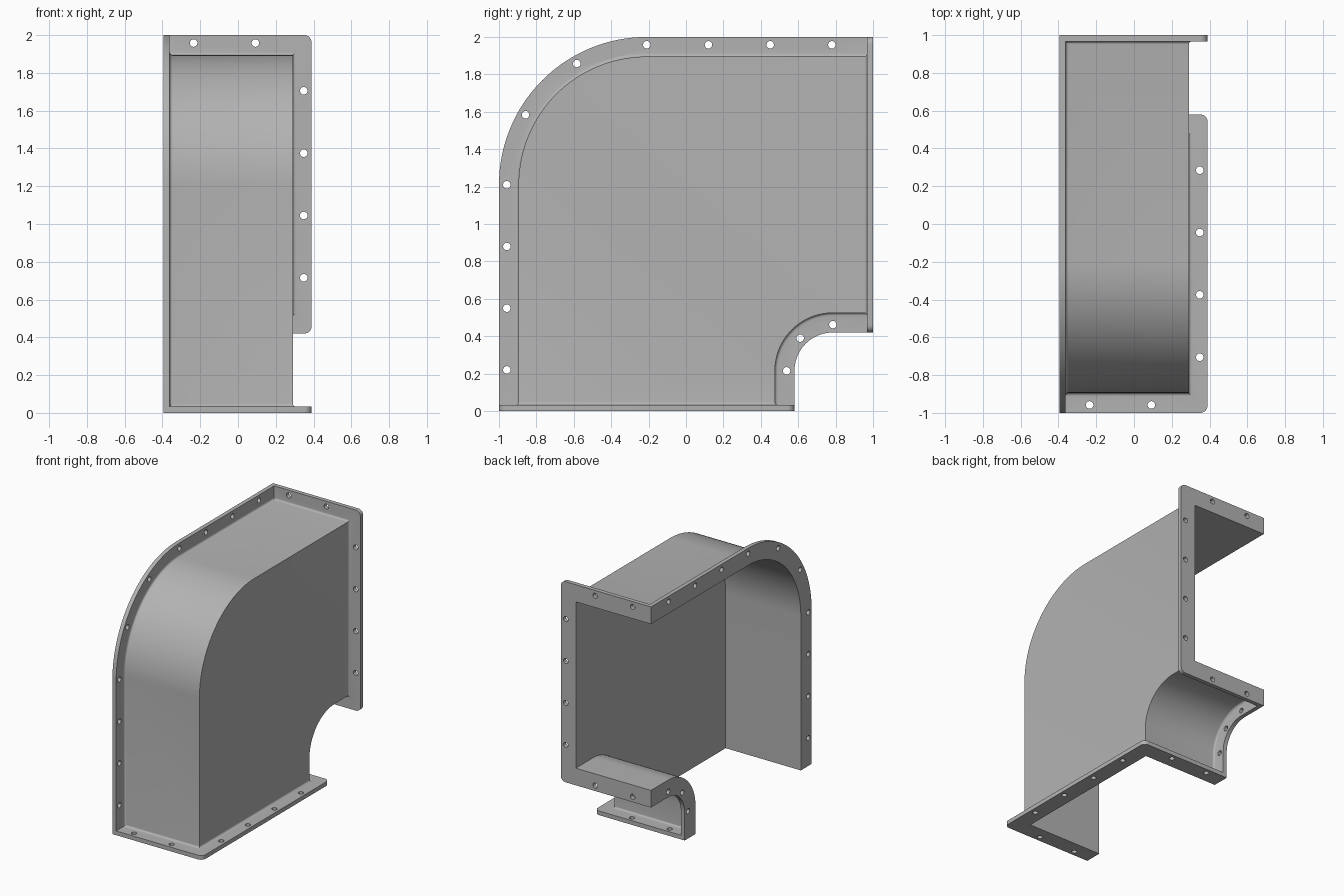
import bpy, bmesh
from math import sin, cos, pi, radians
from mathutils import Matrix, Vector

cube = bpy.data.objects.get("Cube")
if cube:
    bpy.data.objects.remove(cube, do_unlink=True)

EDGE, WALL, FILLET = 0.105, 0.03, 0.016   # flange width, wall thickness, fillet radius
LEFT, RIGHT, SIDE = -0.395, 0.39, 0.29    # open side, flange edge, closed side wall
PLATE = 0.033
BIG, SMALL = Vector((-0.21, 1.21)), Vector((0.785, 0.215))  # bend centres (y, z)
BIG_R, SMALL_R = 0.79, 0.205

metal = bpy.data.materials.new("grey metal")
metal.use_nodes = True
grey = (0.45, 0.45, 0.45, 1)
metal.diffuse_color = grey
metal.node_tree.nodes["Principled BSDF"].inputs["Base Color"].default_value = grey


def add_object(name, bm):
    bmesh.ops.recalc_face_normals(bm, faces=bm.faces)
    mesh = bpy.data.meshes.new(name)
    bm.to_mesh(mesh)
    bm.free()
    mesh.materials.append(metal)
    ob = bpy.data.objects.new(name, mesh)
    bpy.context.collection.objects.link(ob)
    return ob


def loft(name, rings):
    """Closed solid through rings with equal point counts."""
    bm = bmesh.new()
    loops = [[bm.verts.new(p) for p in ring] for ring in rings]
    n = len(loops[0])
    for a, b in zip(loops, loops[1:]):
        for i in range(n):
            j = (i + 1) % n
            bm.faces.new((a[i], a[j], b[j], b[i]))
    bm.faces.new(loops[0])
    bm.faces.new(loops[-1])
    return add_object(name, bm)


def arc(centre, r, a, b, n):
    angles = [radians(a + (b - a) * i / n) for i in range(n + 1)]
    return [centre + Vector((cos(t), sin(t))) * r for t in angles]


def elbow(d, x, over=0.0):
    """Elbow outline inset by d from the flange edge; over lengthens both ends."""
    pts = [Vector((BIG.x - BIG_R + d, -over))]
    pts += arc(BIG, BIG_R - d, 180, 90, 32)
    pts += [Vector((1 + over, BIG.y + BIG_R - d)), Vector((1 + over, SMALL.y + SMALL_R + d))]
    pts += arc(SMALL, SMALL_R + d, 90, 180, 20)
    pts += [Vector((SMALL.x - SMALL_R - d, -over))]
    return [(x, p.x, p.y) for p in pts]


def fillet_steps():
    """Pairs (outward growth, height above the plate) along a concave quarter round."""
    return [(FILLET * (1 - sin(t)), FILLET * (1 - cos(t)))
            for t in (pi / 2 * i / 5 for i in range(6))]


def back(x, u, h):      # u runs up, h runs in from the back face
    return (x, 1 - h, u)


def bottom(x, u, h):    # u runs front to back, h runs up from the floor
    return (x, u, h)


def plate(name, place, lo, hi):
    """End flange with two rounded corners on the closed side."""
    r = 0.04
    pts = [Vector((LEFT, lo))]
    pts += arc(Vector((RIGHT - r, lo + r)), r, -90, 0, 8)
    pts += arc(Vector((RIGHT - r, hi - r)), r, 0, 90, 8)
    pts += [Vector((LEFT, hi))]
    return loft(name, [[place(p.x, p.y, h) for p in pts] for h in (0, PLATE)])


def root(name, place, lo, hi):
    """Fillet where the duct meets an end flange."""
    def ring(g, h):
        a, b, x = lo + EDGE - g, hi - EDGE + g, SIDE + g
        return [place(*p, h) for p in ((LEFT + 0.01, a), (x, a), (x, b), (LEFT + 0.01, b))]
    return loft(name, [ring(FILLET, PLATE / 2)] +
                [ring(g, PLATE + h) for g, h in fillet_steps()])


def combine(target, other, operation):
    mod = target.modifiers.new("combine", "BOOLEAN")
    mod.operation, mod.object, mod.solver = operation, other, "EXACT"
    bpy.context.view_layer.objects.active = target
    bpy.ops.object.modifier_apply(modifier=mod.name)
    bpy.data.objects.remove(other, do_unlink=True)


# Duct body with its fillet against the side flange
inner_x = LEFT + PLATE
duct = loft("elbow_duct_half", [elbow(EDGE - FILLET, LEFT + 0.01)] +
            [elbow(EDGE - g, inner_x + h) for g, h in fillet_steps()] +
            [elbow(EDGE, SIDE)])

# Side, back and bottom flanges
spans = ((back, SMALL.y + SMALL_R, 2.0), (bottom, -1.0, SMALL.x - SMALL_R))
combine(duct, loft("side_flange", [elbow(0, LEFT), elbow(0, inner_x)]), "UNION")
for place, lo, hi in spans:
    combine(duct, plate("end_flange", place, lo, hi), "UNION")
    combine(duct, root("flange_fillet", place, lo, hi), "UNION")

# Hollow interior, open on the left, back and bottom
inset = EDGE + WALL
combine(duct, loft("interior", [elbow(inset, LEFT - 0.1, 0.1),
                                elbow(inset, SIDE - WALL, 0.1)]), "DIFFERENCE")

# Bolt holes
holes = bmesh.new()
MARGIN, PITCH = 0.042, 0.33


def hole(point, axis):
    turn = Vector((0, 0, 1)).rotation_difference(Vector(axis)).to_matrix().to_4x4()
    bmesh.ops.create_cone(holes, cap_ends=True, segments=20, radius1=0.02, radius2=0.02,
                          depth=0.1, matrix=Matrix.Translation(point) @ turn)


bolts = arc(BIG, BIG_R - MARGIN, 180, 90, 3) + arc(SMALL, SMALL_R + MARGIN, 90, 180, 2)
for i in range(1, 4):
    bolts += [Vector((BIG.x + i * PITCH, 2 - MARGIN)), Vector((MARGIN - 1, BIG.y - i * PITCH))]
for p in bolts:
    hole((LEFT, p.x, p.y), (1, 0, 0))
for place, lo, hi in spans:
    axis = (0, 1, 0) if place is back else (0, 0, 1)
    for x in (-0.235, 0.092):
        for u in (lo + MARGIN, hi - MARGIN):
            hole(place(x, u, 0), axis)
    for i in range(4):
        hole(place(RIGHT - MARGIN, (lo + hi) / 2 + (i - 1.5) * PITCH, 0), axis)
combine(duct, add_object("bolt_holes", holes), "DIFFERENCE")

# Smooth bends, sharp edges
bpy.ops.object.select_all(action="DESELECT")
duct.select_set(True)
bpy.context.view_layer.objects.active = duct
bpy.ops.object.shade_smooth_by_angle(angle=radians(30))
